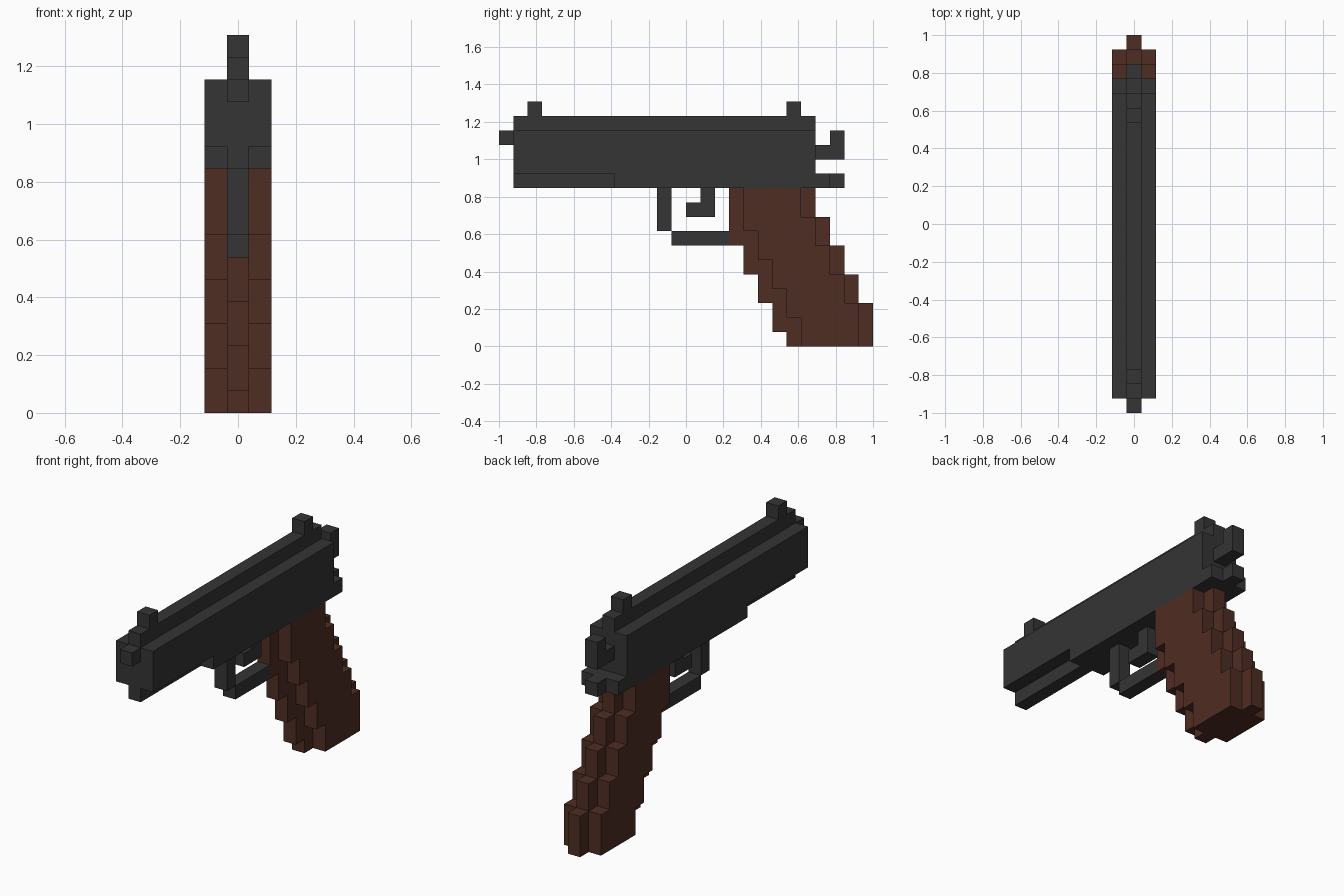
import bpy
import bmesh

cube = bpy.data.objects.get("Cube")
if cube:
    bpy.data.objects.remove(cube, do_unlink=True)

U = 2 / 26  # one block of the grid


def material(name, rgb):
    m = bpy.data.materials.new(name)
    m.use_nodes = True
    m.diffuse_color = (*rgb, 1)
    bsdf = m.node_tree.nodes["Principled BSDF"]
    bsdf.inputs["Base Color"].default_value = (*rgb, 1)
    bsdf.inputs["Roughness"].default_value = 0.8
    return m


STEEL = material("dark steel", (0.035, 0.035, 0.035))
WOOD = material("brown wood", (0.078, 0.026, 0.017))


def extrude(name, outline, x0, x1, mat):
    """Extrude a (y, z) outline, in blocks, from x0 to x1."""
    bm = bmesh.new()
    base = bm.faces.new([bm.verts.new((x0 * U, y * U, z * U)) for y, z in outline])
    geom = bmesh.ops.extrude_face_region(bm, geom=[base], use_keep_orig=True)["geom"]
    moved = [v for v in geom if isinstance(v, bmesh.types.BMVert)]
    bmesh.ops.translate(bm, verts=moved, vec=((x1 - x0) * U, 0, 0))
    bmesh.ops.recalc_face_normals(bm, faces=bm.faces)
    mesh = bpy.data.meshes.new(name)
    bm.to_mesh(mesh)
    bm.free()
    mesh.materials.append(mat)
    obj = bpy.data.objects.new(name, mesh)
    bpy.context.collection.objects.link(obj)
    return obj


def box(y0, y1, z0, z1):
    return [(y0, z0), (y1, z0), (y1, z1), (y0, z1)]


def stairs(y, levels, step):
    """Stepped edge going down through the levels, moving back at each one."""
    points = [(y, levels[0])]
    for z in levels[1:-1]:
        points += [(y, z), (y + step, z)]
        y += step
    return points + [(y, levels[-1])]


def middle(name, outline, mat=STEEL):
    return extrude(name, outline, -0.5, 0.5, mat)


# Slide and frame, full width, with a raised front underside and a rear tang
extrude("slide_body", [(-12, 12), (-5, 12), (-5, 11), (10, 11), (10, 12),
                       (9, 12), (9, 15), (-12, 15)], -1.5, 1.5, STEEL)

# Narrow parts along the centre line
middle("slide_ridge", box(-12, 9, 15, 16))
middle("lower_rail", box(-12, -5, 11, 12))
middle("muzzle", box(-13, -12, 14, 15))
middle("front_sight", box(-11, -10, 16, 17))
middle("rear_sight", box(7, 8, 16, 17))
middle("hammer", [(9, 13), (11, 13), (11, 15), (10, 15), (10, 14), (9, 14)])
middle("rear_tang", box(10, 11, 11, 12))
middle("trigger", [(0, 9), (2, 9), (2, 11), (1, 11), (1, 10), (0, 10)])
middle("guard_post", box(-2, -1, 8, 11))
middle("guard_bar", box(-1, 3, 7, 8))

# Grip: stepped core with a slimmer stepped panel on each side
back_levels = [11, 9, 7, 5, 3, 0]
core = stairs(3, [11, 7, 5, 3, 1, 0], 1) + stairs(9, back_levels, 1)[::-1]
middle("grip_core", core, WOOD)
panel = stairs(4, [11, 8, 6, 4, 2, 0], 1) + stairs(8, back_levels, 1)[::-1]
for side, s in (("left", 1), ("right", -1)):
    extrude("grip_panel_" + side, panel, 0.5 * s, 1.5 * s, WOOD)
